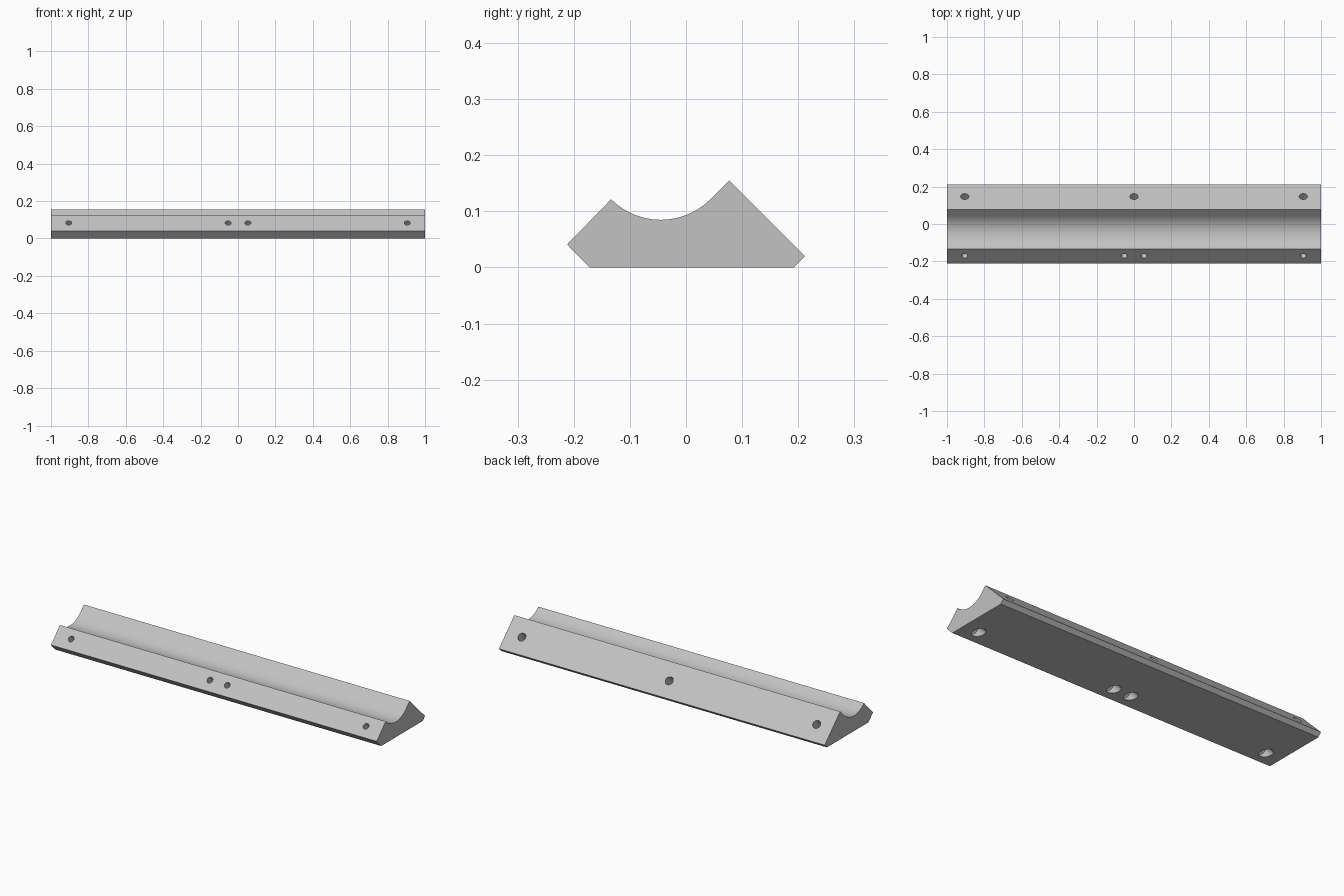
import bpy, bmesh, math
from mathutils import Vector

cube = bpy.data.objects.get("Cube")
if cube:
    bpy.data.objects.remove(cube, do_unlink=True)

grey = bpy.data.materials.new("light_grey")
grey.use_nodes = True
colour = (0.54, 0.54, 0.54, 1)
grey.diffuse_color = colour
grey.node_tree.nodes["Principled BSDF"].inputs["Base Color"].default_value = colour


def make_object(name, bm):
    bmesh.ops.recalc_face_normals(bm, faces=bm.faces)
    mesh = bpy.data.meshes.new(name)
    bm.to_mesh(mesh)
    bm.free()
    mesh.materials.append(grey)
    obj = bpy.data.objects.new(name, mesh)
    bpy.context.collection.objects.link(obj)
    return obj


def drill(bm, start, direction, begin, end, radius):
    """Add a cylinder running along direction between two depths."""
    axis = Vector(direction).normalized()
    centre = Vector(start) + axis * (begin + end) / 2
    matrix = axis.to_track_quat('Z', 'Y').to_matrix().to_4x4()
    matrix.translation = centre
    bmesh.ops.create_cone(bm, cap_ends=True, segments=32, radius1=radius,
                          radius2=radius, depth=end - begin, matrix=matrix)


def cut(target, name, bm):
    """Subtract the drilled shapes, then drop the cutter."""
    cutter = make_object(name, bm)
    cutter.hide_render = True
    mod = target.modifiers.new(name, 'BOOLEAN')
    mod.operation = 'DIFFERENCE'
    mod.solver = 'EXACT'
    mod.object = cutter
    bpy.context.view_layer.objects.active = target
    bpy.ops.object.modifier_apply(modifier=mod.name)
    bpy.data.objects.remove(cutter, do_unlink=True)


# Rail cross-section with a round groove, extruded along x
groove_y, groove_z, groove_r = -0.045, 0.21, 0.125
profile = [(-0.212, 0.041), (-0.172, 0), (0.192, 0), (0.212, 0.02), (0.077, 0.155)]
steps = 32
for i in range(steps + 1):
    a = math.radians(-45 - 90 * i / steps)
    profile.append((groove_y + groove_r * math.cos(a), groove_z + groove_r * math.sin(a)))

bm = bmesh.new()
end_face = bm.faces.new([bm.verts.new((-1, y, z)) for y, z in profile])
result = bmesh.ops.extrude_face_region(bm, geom=[end_face])
moved = [v for v in result["geom"] if isinstance(v, bmesh.types.BMVert)]
bmesh.ops.translate(bm, verts=moved, vec=(2, 0, 0))
rail = make_object("grooved_rail", bm)

# Front screw holes, square to the sloping front face
front_xs = (-0.905, -0.053, 0.053, 0.905)
front_dir = (0, 1, -1)
bm = bmesh.new()
for x in front_xs:
    drill(bm, (x, -0.17, 0.083), front_dir, -0.05, 0.08, 0.016)
cut(rail, "front_screw_holes", bm)

# Wide recesses where the front holes leave the underside
bm = bmesh.new()
for x in front_xs:
    drill(bm, (x, -0.17, 0.083), front_dir, 0.055, 0.2, 0.03)
cut(rail, "underside_recesses", bm)

# Blind holes in the sloping back face
bm = bmesh.new()
for x in (-0.905, 0, 0.905):
    drill(bm, (x, 0.147, 0.085), (0, -1, -1), -0.05, 0.06, 0.022)
cut(rail, "back_blind_holes", bm)

# Smooth groove and bores, sharp edges kept
bpy.ops.object.select_all(action='DESELECT')
rail.select_set(True)
bpy.context.view_layer.objects.active = rail
bpy.ops.object.shade_smooth_by_angle(angle=math.radians(30))
